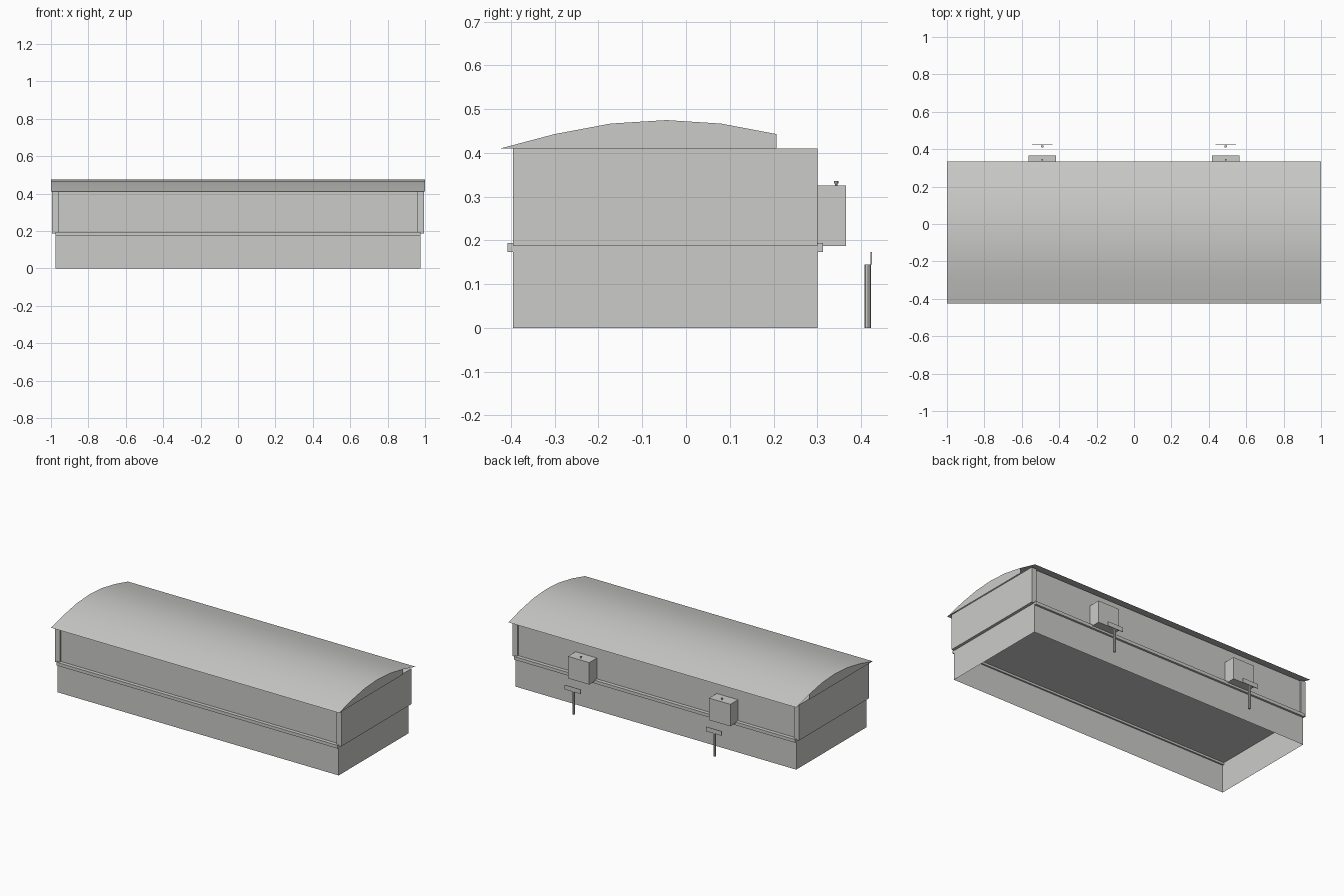
import bpy, bmesh, math

if "Cube" in bpy.data.objects:
    bpy.data.objects.remove(bpy.data.objects["Cube"])

grey = bpy.data.materials.new("plain grey")
grey.diffuse_color = (0.6, 0.6, 0.59, 1)
grey.use_nodes = True
grey.node_tree.nodes["Principled BSDF"].inputs["Base Color"].default_value = grey.diffuse_color


def finish(name, bm, recalc=True):
    if recalc:
        bmesh.ops.recalc_face_normals(bm, faces=bm.faces)
    me = bpy.data.meshes.new(name)
    bm.to_mesh(me)
    bm.free()
    me.materials.append(grey)
    ob = bpy.data.objects.new(name, me)
    bpy.context.collection.objects.link(ob)
    return ob


def box(name, x, y, z, open_bottom=False):
    bm = bmesh.new()
    bmesh.ops.create_cube(bm, size=1)
    for v in bm.verts:
        v.co = [r[0] if c < 0 else r[1] for c, r in zip(v.co, (x, y, z))]
    if open_bottom:
        low = [f for f in bm.faces if f.calc_center_median().z < z[0] + 1e-5]
        bmesh.ops.delete(bm, geom=low, context='FACES_ONLY')
    return finish(name, bm, not open_bottom)


def rod(name, x, y, z0, z1, r, sides=8):
    bm = bmesh.new()
    bmesh.ops.create_cone(bm, cap_ends=True, segments=sides, radius1=r, radius2=r, depth=z1 - z0)
    bmesh.ops.translate(bm, verts=bm.verts, vec=(x, y, (z0 + z1) / 2))
    return finish(name, bm)


# Base shell, open underneath, and slightly recessed upper body
box("base_shell", (-0.976, 0.976), (-0.395, 0.30), (0, 0.187), True)
box("upper_body", (-0.961, 0.961), (-0.385, 0.29), (0.187, 0.41))

# Ledge strips along front and back
box("front_ledge", (-0.976, 0.976), (-0.408, -0.385), (0.174, 0.194))
box("back_ledge", (-0.976, 0.976), (0.29, 0.313), (0.174, 0.194))

# Curved roof sheet with gables that stop one segment short of the back
prof = [(-0.425, 0.41), (-0.30, 0.443), (-0.172, 0.467), (-0.045, 0.475),
        (0.08, 0.467), (0.207, 0.443), (0.335, 0.41)]
bm = bmesh.new()
left = [bm.verts.new((-1, y, z)) for y, z in prof]
right = [bm.verts.new((1, y, z)) for y, z in prof]
for i in range(len(prof) - 1):
    f = bm.faces.new((left[i], right[i], right[i + 1], left[i + 1]))
    f.smooth = True
roof = finish("roof_sheet", bm, False)

for side, tag in ((-1, "left"), (1, "right")):
    # Gable plate under the roof
    bm = bmesh.new()
    pts = prof[:6] + [(prof[5][0], 0.41)]
    vs = [bm.verts.new((side, y, z)) for y, z in pts]
    bm.faces.new(vs if side < 0 else vs[::-1])
    finish(tag + "_gable", bm, False)
    # End panel
    xs = sorted((side * 0.961, side * 0.994))
    box(tag + "_end_panel", xs, (-0.395, 0.30), (0.187, 0.41))
    # Rear box with a small bolt on top
    cx = side * 0.49
    box(tag + "_rear_box", (cx - 0.074, cx + 0.074), (0.29, 0.366), (0.187, 0.325))
    rod(tag + "_bolt_stem", cx, 0.343, 0.32, 0.331, 0.003)
    rod(tag + "_bolt_head", cx, 0.343, 0.330, 0.336, 0.005)
    # Free-standing post with a thin sign plate
    rod(tag + "_sign_post", cx, 0.4155, 0, 0.145, 0.0075)
    box(tag + "_sign_plate", (cx - 0.055, cx + 0.055), (0.422, 0.425), (0.145, 0.173))
